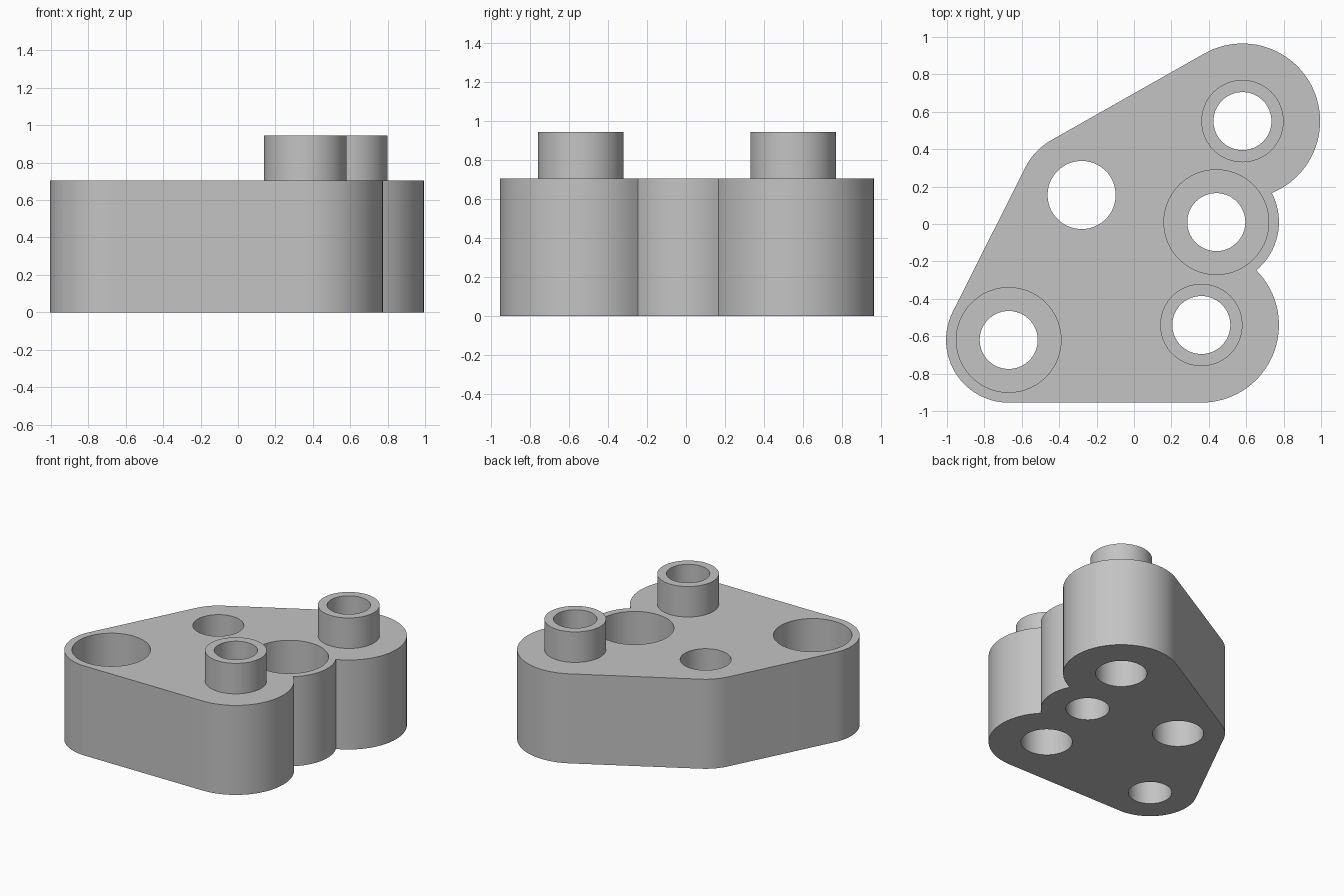
import bpy, bmesh, math
from mathutils import Vector

cube = bpy.data.objects.get("Cube")
if cube:
    bpy.data.objects.remove(cube)

grey = bpy.data.materials.new("light grey")
grey.use_nodes = True
COLOUR = (0.55, 0.55, 0.55, 1)
grey.diffuse_color = COLOUR
grey.node_tree.nodes["Principled BSDF"].inputs["Base Color"].default_value = COLOUR

BODY_TOP, BOSS_TOP = 0.705, 0.945
BORE = 0.155

# Lobe centres and outer radii, counter-clockwise
back_boss = (Vector((0.58, 0.55)), 0.415)
back_hole = (Vector((-0.28, 0.155)), 0.335)
left_sink = (Vector((-0.67, -0.62)), 0.335)
front_boss = (Vector((0.36, -0.54)), 0.415)
right_sink = (Vector((0.44, 0.01)), 0.335)
lobes = [back_boss, back_hole, left_sink, front_boss, right_sink]


def tangent_angle(a, b):
    """Direction of the outer tangent's normal going counter-clockwise from a to b."""
    d = b[0] - a[0]
    return math.atan2(d.y, d.x) - math.acos((a[1] - b[1]) / d.length)


def crossing_point(a, b):
    """Right-hand point where two lobe circles cross."""
    d = b[0] - a[0]
    t = (a[1] ** 2 - b[1] ** 2 + d.length_squared) / (2 * d.length)
    h = math.sqrt(a[1] ** 2 - t * t)
    n = d.normalized()
    return a[0] + n * t + Vector((n.y, -n.x)) * h


def angle_to(lobe, point):
    d = point - lobe[0]
    return math.atan2(d.y, d.x)


def outline():
    points = []
    for i, lobe in enumerate(lobes):
        before, after = lobes[i - 1], lobes[(i + 1) % len(lobes)]
        if right_sink in (lobe, before):
            start = angle_to(lobe, crossing_point(before, lobe))
        else:
            start = tangent_angle(before, lobe)
        if right_sink in (lobe, after):
            end = angle_to(lobe, crossing_point(lobe, after))
        else:
            end = tangent_angle(lobe, after)
        sweep = (end - start) % math.tau
        steps = max(4, round(sweep / math.radians(4)))
        for k in range(steps + 1):
            a = start + sweep * k / steps
            p = lobe[0] + lobe[1] * Vector((math.cos(a), math.sin(a)))
            if not points or (p - points[-1]).length > 0.001:
                points.append(p)
    if (points[0] - points[-1]).length < 0.001:
        points.pop()
    return points


def prism(name, points, z0, z1):
    bm = bmesh.new()
    base = bm.faces.new([bm.verts.new((p.x, p.y, z0)) for p in points])
    top = bmesh.ops.extrude_face_region(bm, geom=[base])["geom"]
    bmesh.ops.translate(bm, vec=(0, 0, z1 - z0),
                        verts=[g for g in top if isinstance(g, bmesh.types.BMVert)])
    bmesh.ops.recalc_face_normals(bm, faces=bm.faces)
    mesh = bpy.data.meshes.new(name)
    bm.to_mesh(mesh)
    bm.free()
    mesh.materials.append(grey)
    obj = bpy.data.objects.new(name, mesh)
    bpy.context.collection.objects.link(obj)
    return obj


def cylinder(name, centre, radius, z0, z1):
    ring = [centre + radius * Vector((math.cos(math.tau * k / 72), math.sin(math.tau * k / 72)))
            for k in range(72)]
    return prism(name, ring, z0, z1)


def combine(target, tool, operation):
    mod = target.modifiers.new(operation.lower(), "BOOLEAN")
    mod.operation, mod.solver, mod.object = operation, "EXACT", tool
    bpy.context.view_layer.objects.active = target
    bpy.ops.object.modifier_apply(modifier=mod.name)
    bpy.data.objects.remove(tool)


bracket = prism("bracket_body", outline(), 0, BODY_TOP)

# Raised tubular bosses, with a wider bore from below
for centre, _ in (back_boss, front_boss):
    combine(bracket, cylinder("boss", centre, 0.22, 0.5, BOSS_TOP), "UNION")
    combine(bracket, cylinder("boss_bore", centre, BORE, -0.1, 1.1), "DIFFERENCE")
    combine(bracket, cylinder("lower_bore", centre, 0.183, -0.1, 0.47), "DIFFERENCE")

# Counterbored bolt holes
for centre, _ in (left_sink, right_sink):
    combine(bracket, cylinder("bolt_bore", centre, BORE, -0.1, 1.1), "DIFFERENCE")
    combine(bracket, cylinder("counterbore", centre, 0.28, 0.3, 1.1), "DIFFERENCE")

# Plain through hole
combine(bracket, cylinder("through_bore", back_hole[0], 0.182, -0.1, 1.1), "DIFFERENCE")

bpy.ops.object.select_all(action="DESELECT")
bracket.select_set(True)
bpy.context.view_layer.objects.active = bracket
bpy.ops.object.shade_smooth_by_angle(angle=math.radians(30))
